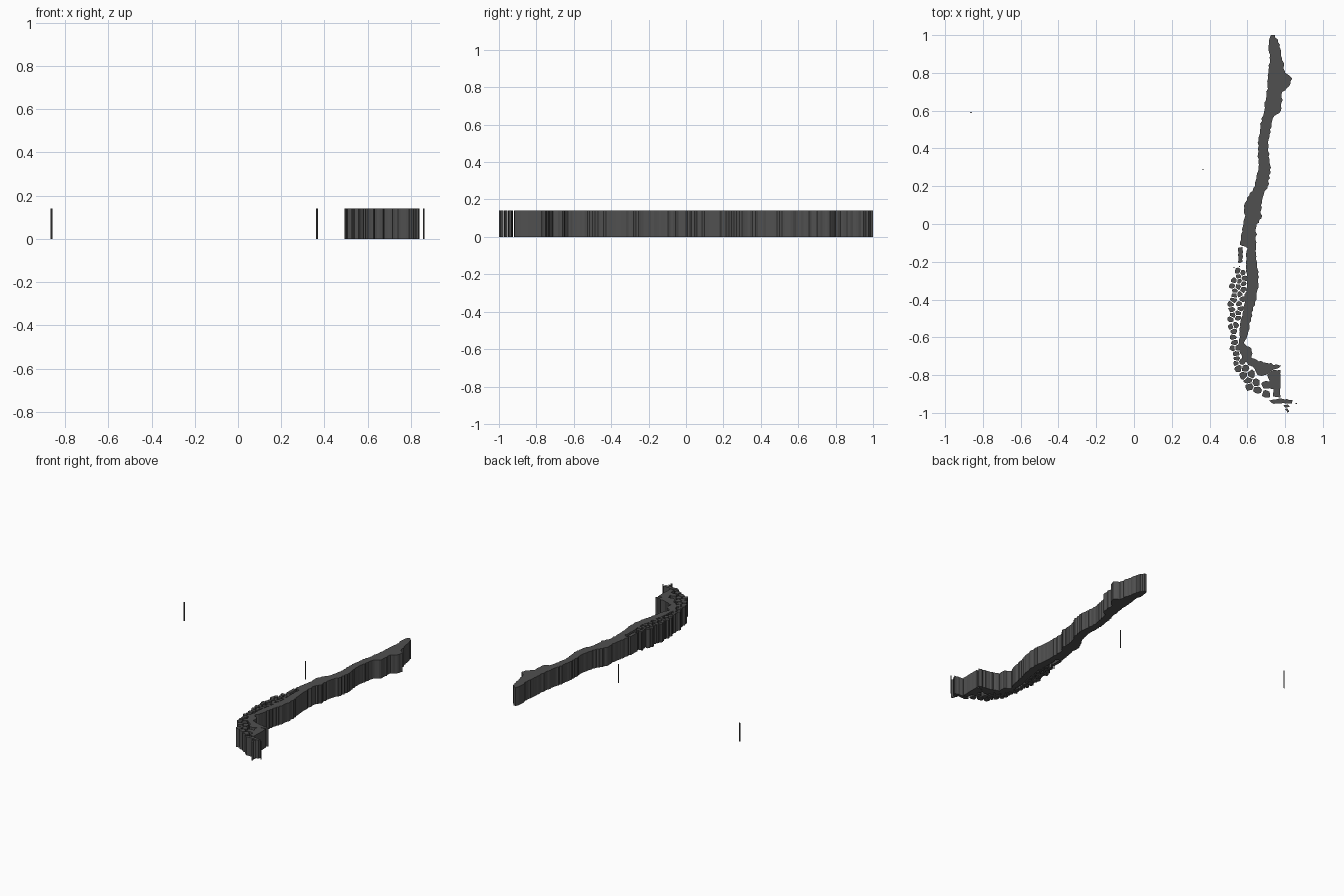
import bpy, bmesh, math, random
from mathutils import Vector

if "Cube" in bpy.data.objects:
    bpy.data.objects.remove(bpy.data.objects["Cube"])

random.seed(4)
H = 0.14  # slab thickness

mat = bpy.data.materials.new("dark_grey")
mat.diffuse_color = (0.08, 0.08, 0.08, 1)
mat.use_nodes = True
mat.node_tree.nodes["Principled BSDF"].inputs["Base Color"].default_value = mat.diffuse_color


def slabs(name, outlines):
    """One object made of straight-sided slabs, one per outline."""
    bm = bmesh.new()
    for pts in outlines:
        f = bm.faces.new([bm.verts.new((x, y, 0)) for x, y in pts])
        up = bmesh.ops.extrude_face_region(bm, geom=[f], use_keep_orig=True)["geom"]
        bmesh.ops.translate(bm, vec=(0, 0, H), verts=[v for v in up if isinstance(v, bmesh.types.BMVert)])
    bmesh.ops.recalc_face_normals(bm, faces=bm.faces)
    me = bpy.data.meshes.new(name)
    bm.to_mesh(me)
    bm.free()
    me.materials.append(mat)
    ob = bpy.data.objects.new(name, me)
    bpy.context.collection.objects.link(ob)
    return ob


def ragged(pts, step, amp):
    """Split an outline into short steps and shake the new points."""
    out = []
    for i, a in enumerate(pts):
        a, b = Vector(a), Vector(pts[(i + 1) % len(pts)])
        n = max(1, round((b - a).length / step))
        side = Vector((a.y - b.y, b.x - a.x)).normalized()
        for k in range(n):
            s = random.uniform(-amp, amp) if k else 0
            out.append(a.lerp(b, k / n) + side * s)
    return out


def rows_at(rows, y):
    for a, b in zip(rows, rows[1:]):
        if a[0] >= y >= b[0]:
            t = (a[0] - y) / (a[0] - b[0])
            return [p + (q - p) * t for p, q in zip(a[1:], b[1:])]


def clip(poly, p, n):
    """Keep the part of a convex outline behind the line through p."""
    out = []
    for i, b in enumerate(poly):
        a = poly[i - 1]
        da, db = (a - p).dot(n), (b - p).dot(n)
        if da * db < 0:
            out.append(a.lerp(b, da / (da - db)))
        if db <= 0:
            out.append(b)
    return out


# Mainland: y, west coast, east border
land = [(1.0, .725, .745), (.95, .714, .772), (.88, .718, .783), (.80, .712, .80),
        (.77, .71, .838), (.73, .708, .822), (.70, .70, .785), (.60, .69, .778),
        (.56, .675, .735), (.50, .668, .72), (.40, .655, .71), (.30, .658, .725),
        (.20, .64, .708), (.15, .61, .685), (.10, .583, .672), (.03, .585, .675),
        (0, .58, .65), (-.11, .56, .645), (-.13, .602, .645), (-.20, .592, .65),
        (-.28, .60, .662), (-.40, .585, .648), (-.50, .568, .618), (-.57, .56, .605),
        (-.63, .555, .582), (-.66, .56, .622), (-.71, .572, .622), (-.735, .60, .70),
        (-.75, .615, .78), (-.77, .64, .74), (-.80, .655, .69)]
west = [(l, y) for y, l, r in land]
east = [(r, y) for y, l, r in reversed(land)]
slabs("mainland", [ragged(west + east, .014, .005)])

# Large islands off the south coast
slabs("large_north_island", [ragged([(.552, -.125), (.575, -.12), (.575, -.20), (.55, -.205)], .014, .004)])
slabs("southern_island", [ragged([(.705, -.80), (.73, -.775), (.775, -.772), (.775, -.918), (.735, -.912),
                                  (.738, -.875), (.705, -.865), (.718, -.83)], .018, .002)])
slabs("cape_islands", [ragged(p, .014, .003) for p in (
    [(.715, -.935), (.765, -.925), (.84, -.933), (.835, -.95), (.79, -.948), (.74, -.953)],
    [(.79, -.96), (.815, -.955), (.825, -.967), (.80, -.972)],
    [(.80, -.98), (.812, -.976), (.822, -.992), (.812, -1.0)])])

# Archipelago: y, west limit, east limit
band = [(-.25, .545, .58), (-.28, .53, .585), (-.40, .505, .578), (-.50, .506, .556),
        (-.60, .508, .545), (-.66, .518, .55), (-.71, .528, .56), (-.75, .54, .60),
        (-.80, .565, .645), (-.84, .59, .69), (-.88, .63, .72), (-.93, .71, .72)]
seeds = []
for _ in range(6000):
    y = random.uniform(-.92, -.25)
    l, r = rows_at(band, y)
    p = Vector((random.uniform(.49, .73), y))
    gap = .024 if y > -.74 else .033
    if l < p.x < r and all((p - q).length > gap for q in seeds):
        seeds.append(p)
cells = []
for p in seeds:
    rad = .018 if p.y > -.74 else .024
    cell = [p + rad * random.uniform(.75, 1.15) * Vector((math.cos(k * math.pi / 4.5), math.sin(k * math.pi / 4.5)))
            for k in range(9)]
    for q in seeds:
        if q != p and (q - p).length < .08:
            n = (q - p).normalized()
            cell = clip(cell, (p + q) / 2 - n * .0025, n)
    if len(cell) > 2:
        cells.append(cell)
slabs("archipelago", cells)


# Remote islets
def islet(x, y, r):
    return [(x + r * math.cos(k * math.pi / 3), y + r * .8 * math.sin(k * math.pi / 3)) for k in range(6)]


slabs("remote_islets", [islet(-.863, .59, .005), islet(.365, .288, .004), islet(.859, -.95, .004),
                        islet(.53, -.23, .004), islet(.558, -.225, .004)])
